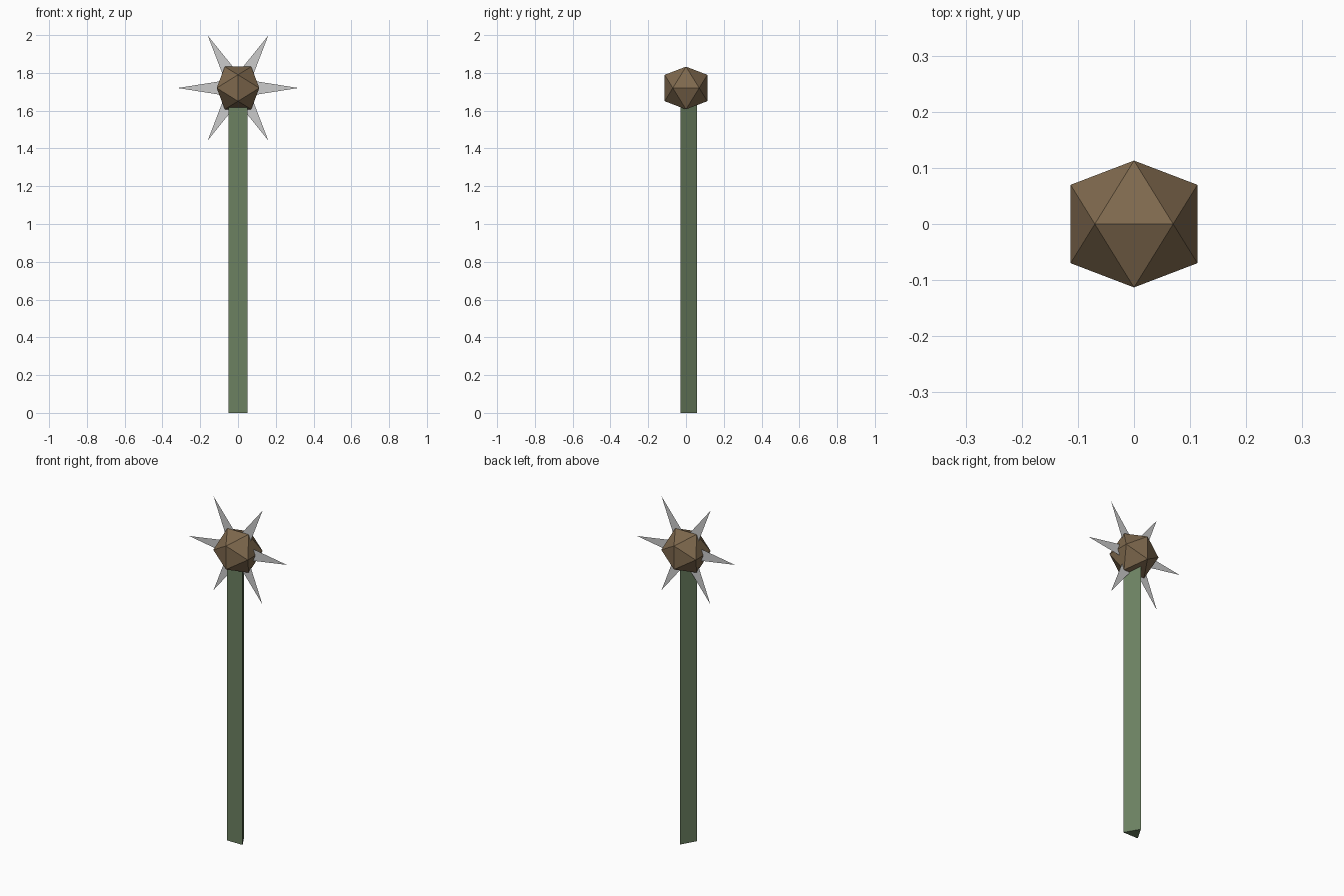
import bpy, bmesh
from math import sin, cos, radians, pi
from mathutils import Vector

if "Cube" in bpy.data.objects:
    bpy.data.objects.remove(bpy.data.objects["Cube"])

CENTRE = Vector((0, 0, 1.72))


def material(name, color):
    m = bpy.data.materials.new(name)
    m.diffuse_color = (*color, 1)
    m.use_nodes = True
    m.node_tree.nodes["Principled BSDF"].inputs["Base Color"].default_value = m.diffuse_color
    return m


def finish(bm, name, mat=None):
    bm.normal_update()
    mesh = bpy.data.meshes.new(name)
    bm.to_mesh(mesh)
    bm.free()
    obj = bpy.data.objects.new(name, mesh)
    bpy.context.collection.objects.link(obj)
    if mat:
        mesh.materials.append(mat)
    return obj


green = material("stem_green", (0.15, 0.22, 0.12))
brown = material("seed_brown", (0.21, 0.14, 0.075))

# Stem: three-sided prism, flat side to the front, running up into the head
bm = bmesh.new()
ring = [bm.verts.new((0.058 * cos(a), 0.058 * sin(a), 0))
        for a in (pi / 2 + i * 2 * pi / 3 for i in range(3))]
base = bm.faces.new(ring)
top = bmesh.ops.extrude_face_region(bm, geom=[base], use_keep_orig=True)
bmesh.ops.translate(bm, vec=(0, 0, 1.70),
                    verts=[v for v in top["geom"] if isinstance(v, bmesh.types.BMVert)])
bmesh.ops.recalc_face_normals(bm, faces=bm.faces[:])
finish(bm, "stem", green)

# Flower head: icosahedron lying on its edges, from three golden rectangles
bm = bmesh.new()
a, b = 0.0698, 0.113
for s in (-1, 1):
    for t in (-1, 1):
        for p in ((s * a, 0, t * b), (s * b, t * a, 0), (0, s * b, t * a)):
            bm.verts.new(CENTRE + Vector(p))
bmesh.ops.convex_hull(bm, input=bm.verts[:])
bmesh.ops.recalc_face_normals(bm, faces=bm.faces[:])
finish(bm, "flower_head", brown)

# Petals: six flat pointed triangles in the y = 0 plane
for i in range(6):
    ang = radians(60 * i)
    out = Vector((cos(ang), 0, sin(ang)))
    side = Vector((-sin(ang), 0, cos(ang)))
    bm = bmesh.new()
    corners = [(0.06, -0.041), (0.32, 0), (0.06, 0.041)]
    bm.faces.new([bm.verts.new(CENTRE + out * r + side * w) for r, w in corners])
    finish(bm, f"petal_{i + 1}")
